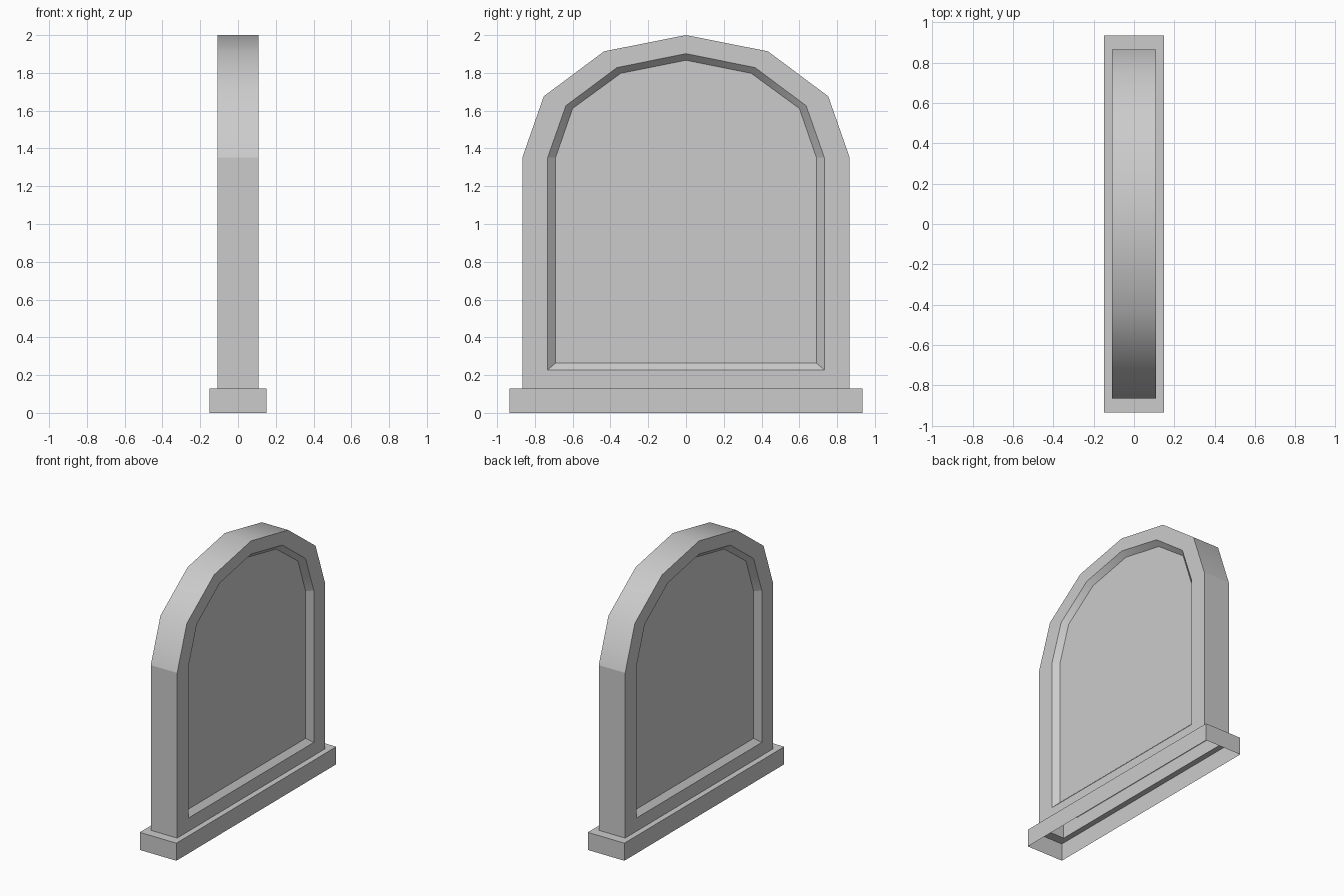
import bpy
import bmesh
import math

cube = bpy.data.objects.get("Cube")
if cube:
    bpy.data.objects.remove(cube, do_unlink=True)

stone = bpy.data.materials.new("stone grey")
stone.use_nodes = True
stone.diffuse_color = (0.6, 0.6, 0.6, 1)
stone.node_tree.nodes["Principled BSDF"].inputs["Base Color"].default_value = (0.6, 0.6, 0.6, 1)

SPRING = 1.353      # height where the arch begins
FOOT = 0.13         # top of the plinth


def bridge(bm, a, b, skip=()):
    """Join two matching rings of vertices with quads."""
    n = len(a)
    for i in range(n):
        if i not in skip:
            j = (i + 1) % n
            bm.faces.new((a[i], a[j], b[j], b[i]))


def finish(bm, name):
    """Smooth the arch bands and keep every other edge sharp."""
    for f in bm.faces:
        f.smooth = True
    bm.normal_update()
    for e in bm.edges:
        low = min(v.co.z for v in e.verts) < SPRING + 0.01
        along_spring = max(v.co.z for v in e.verts) < SPRING + 0.01
        bent = len(e.link_faces) == 2 and e.calc_face_angle() > math.radians(38)
        e.smooth = not (bent or (low and along_spring))
    mesh = bpy.data.meshes.new(name)
    bm.to_mesh(mesh)
    bm.free()
    mesh.materials.append(stone)
    obj = bpy.data.objects.new(name, mesh)
    bpy.context.collection.objects.link(obj)
    return obj


def arch(bottom, half, top):
    """Closed arch outline in (y, z) from its right half."""
    right = [(half[0][0], bottom)] + half
    left = [(-y, z) for y, z in reversed(right)]
    return [left[-1]] + right + [(0, top)] + left[:-1]


# Arched slab, open underneath, with a bevelled recess on both broad sides
outer = arch(FOOT, [(0.866, SPRING), (0.753, 1.676), (0.434, 1.914)], 2.0)
recess = arch(0.228, [(0.732, SPRING), (0.636, 1.626), (0.366, 1.828)], 1.902)
panel = arch(0.264, [(0.69, SPRING), (0.6, 1.612), (0.345, 1.798)], 1.867)
FACE, SUNK = 0.108, 0.071

bm = bmesh.new()
layers = [(panel, -SUNK), (recess, -FACE), (outer, -FACE),
          (outer, FACE), (recess, FACE), (panel, SUNK)]
rings = [[bm.verts.new((x, y, z)) for y, z in shape] for shape, x in layers]
for k in range(len(rings) - 1):
    bridge(bm, rings[k], rings[k + 1], skip=(0,) if k == 2 else ())
bm.faces.new(list(reversed(rings[0])))
bm.faces.new(rings[-1])
finish(bm, "arched_slab")

# Hollow plinth: four walls and a ledge around the slab
bm = bmesh.new()
rings = []
for hx, hy, z in [(0.15, 0.935, 0), (0.15, 0.935, FOOT), (FACE, 0.866, FOOT)]:
    corners = [(-hx, -hy), (hx, -hy), (hx, hy), (-hx, hy)]
    rings.append([bm.verts.new((x, y, z)) for x, y in corners])
bridge(bm, rings[0], rings[1])
bridge(bm, rings[1], rings[2])
finish(bm, "plinth")
